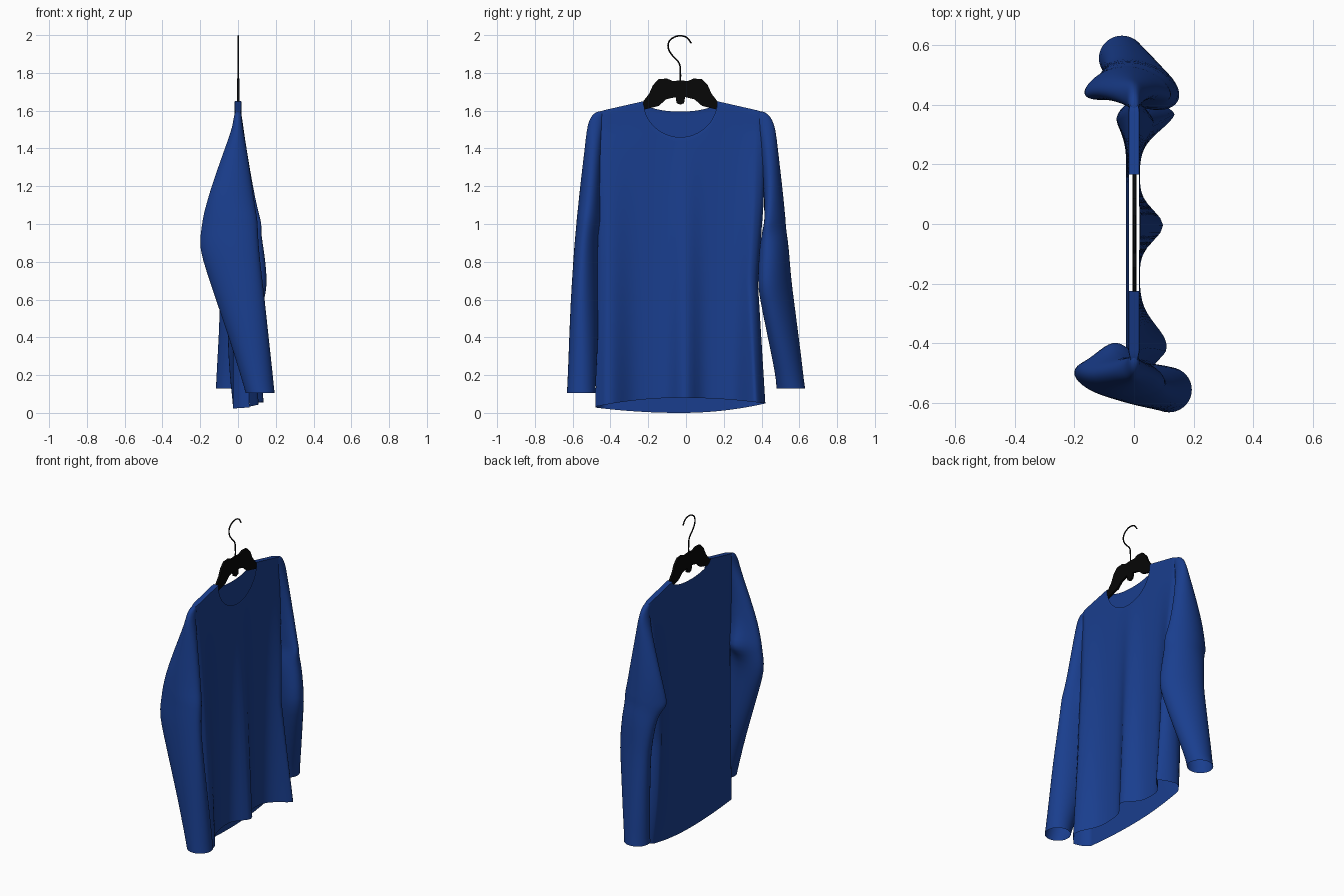
import bpy, bmesh
from math import sin, cos, pi, radians, sqrt, exp

if "Cube" in bpy.data.objects:
    bpy.data.objects.remove(bpy.data.objects["Cube"])

YC = -0.03  # neck centre


def mat(name, col):
    m = bpy.data.materials.new(name)
    m.diffuse_color = (*col, 1)
    m.use_nodes = True
    m.node_tree.nodes["Principled BSDF"].inputs["Base Color"].default_value = m.diffuse_color
    return m


BLUE = mat("blue_cloth", (0.010, 0.048, 0.27))
BLACK = mat("black_plastic", (0.002, 0.002, 0.002))


def finish(bm, name, material, angle=60):
    bmesh.ops.recalc_face_normals(bm, faces=bm.faces)
    me = bpy.data.meshes.new(name)
    bm.to_mesh(me)
    bm.free()
    ob = bpy.data.objects.new(name, me)
    bpy.context.collection.objects.link(ob)
    me.materials.append(material)
    bpy.context.view_layer.objects.active = ob
    ob.select_set(True)
    bpy.ops.object.shade_smooth_by_angle(angle=radians(angle))
    ob.select_set(False)
    return ob


def lerp_table(table, z):
    for (z0, a), (z1, b) in zip(table, table[1:]):
        if z0 >= z >= z1:
            return a + (b - a) * (z0 - z) / (z0 - z1)
    return table[0][1] if z > table[0][0] else table[-1][1]


# shirt body: front and back sheets sharing side columns
LEFT = [(1.6, -.475), (1.1, -.465), (.6, -.47), (0, -.48)]
RIGHT = [(1.6, .43), (1.1, .41), (.7, .38), (.05, .42)]
N0, N1 = YC - .195, YC + .195


def bump(y, c, w):
    return exp(-((y - c) / w) ** 2)


def body_point(u, t, front):
    # u: 0..1 left part, 1..2 neck, 2..3 right part
    if u <= 1:
        y = -.475 + u * (N0 + .475)
    elif u < 2:
        y = YC - .195 * cos((u - 1) * pi)
    else:
        y = N1 + (u - 2) * (.43 - N1)
    d = abs(y - YC)
    top = 1.65 - .05 * max(0, d - .195) / .22 - .03 * max(0, (d - .4) / .075) ** 2
    if 1 < u < 2:
        top -= (.19 if front else .055) * sqrt(max(0, 1 - (d / .195) ** 2))
    e = min(1, (d / .46) ** 2)
    side = .03 if y < YC else .05
    hem = (.08 if front else .0) * (1 - e) + side * e
    z = top + (hem - top) * t
    yl, yr = lerp_table(LEFT, z), lerp_table(RIGHT, z)
    if u < 1:
        y = yl + u * (N0 - yl)
    elif u > 2:
        y = N1 + (u - 2) * (yr - N1)
    g = min(1, max(0, (1.5 - z) / 1.45))
    x = .019 * min(1, .9 + t * 12)
    if front:
        x += g * (.09 * bump(y, -.41, .1) + .08 * bump(y, -.005, .07) + .12 * bump(y, .38, .09))
    else:
        x = -x - .008 * g - 4 * g * (1 - g) * .06 * bump(y, .42, .11)
    xe = (.06 if y < YC else .03) * g
    x = xe + (x - xe) * min(1, sqrt(max(0, min(y - yl, yr - y)) / .05))
    return x, y, z


def make_body():
    bm = bmesh.new()
    seg, rows = 24, 44
    us = [i / seg for i in range(3 * seg + 1)]
    grids = []
    for front in (True, False):
        grids.append([[bm.verts.new(body_point(u, (j / rows) ** 1.5, front)) for u in us]
                      for j in range(rows + 1)])
    for g in grids:
        for j in range(rows):
            for i in range(3 * seg):
                bm.faces.new((g[j][i], g[j][i + 1], g[j + 1][i + 1], g[j + 1][i]))
    f, b = grids
    for i in list(range(seg)) + list(range(2 * seg, 3 * seg)):  # shoulder seams
        bm.faces.new((f[0][i], f[0][i + 1], b[0][i + 1], b[0][i]))
    bmesh.ops.remove_doubles(bm, verts=bm.verts, dist=.0005)
    finish(bm, "shirt_body", BLUE, 70)


make_body()


# sleeves: lofted tilted ellipses
# (z, centre x, centre y, half depth, half width, tilt, inward bend of ends, inner fold)
def sleeve(name, rings, n=32):
    bm = bmesh.new()
    loops = []
    for z, cx, cy, a, b, tilt, *extra in rings:
        bend, fold = extra or (0, 0)
        c, s = cos(radians(tilt)), sin(radians(tilt))
        inner = -1 if cy > 0 else 1
        loop = []
        for k in range(n):
            w = 2 * pi * k / n
            p, q = a * cos(w), b * sin(w) * inner
            q += inner * (bend * cos(w) ** 2 + fold * exp(-((w - 1.8) / .45) ** 2))
            loop.append(bm.verts.new((cx + p * c - q * s, cy + p * s + q * c, z)))
        loops.append(loop)
    bm.faces.new(loops[0])
    for r0, r1 in zip(loops, loops[1:]):
        for k in range(n):
            m = (k + 1) % n
            bm.faces.new((r0[k], r0[m], r1[m], r1[k]))
    ob = finish(bm, name, BLUE, 75)
    sub = ob.modifiers.new("smooth", 'SUBSURF')
    sub.levels = sub.render_levels = 1


sleeve("sleeve_left", [
    (1.598, 0, -.445, .012, .015, 0), (1.585, 0, -.462, .018, .030, 0),
    (1.55, -.002, -.475, .023, .038, 0),
    (1.50, -.003, -.484, .030, .042, 0), (1.40, -.012, -.492, .058, .044, 0),
    (1.20, -.033, -.505, .108, .056, 0), (1.10, -.04, -.508, .13, .062, -4, 0, .025),
    (1.04, -.042, -.51, .144, .066, -7, 0, .055), (1.00, -.043, -.512, .149, .066, -8, 0, .045),
    (.95, -.046, -.516, .154, .066, -9, 0, .01), (.87, -.047, -.522, .16, .066, -10),
    (.75, -.022, -.528, .148, .068, -11), (.60, .012, -.535, .132, .072, -12),
    (.40, .057, -.542, .107, .075, -12), (.20, .099, -.55, .086, .076, -8),
    (.105, .117, -.555, .077, .076, 0)])

sleeve("sleeve_right", [
    (1.598, 0, .385, .012, .015, 0), (1.585, 0, .402, .018, .032, 0),
    (1.55, 0, .418, .023, .040, 0),
    (1.50, 0, .43, .030, .045, 0), (1.40, -.01, .441, .055, .045, 0),
    (1.20, -.024, .46, .103, .05, 0, .01, 0), (1.08, -.026, .468, .130, .054, 0, .025, 0),
    (1.02, -.023, .472, .144, .056, 0, .035, 0), (.99, -.02, .472, .147, .057, -2, .035, 0),
    (.94, -.002, .47, .130, .065, -9, .02, 0), (.87, .012, .468, .130, .074, -16, .005, 0),
    (.70, .032, .468, .135, .076, -26), (.62, .025, .478, .130, .076, -28),
    (.40, -.003, .515, .105, .075, -28), (.22, -.03, .545, .085, .075, -20),
    (.13, -.04, .555, .078, .076, 0)])

# hanger body: mirrored half outline, extruded
HALF = [(0, 1.76), (.04, 1.757), (.07, 1.77), (.115, 1.767), (.145, 1.735), (.165, 1.69),
        (.2, 1.645), (.36, 1.585), (.385, 1.57), (.37, 1.55), (.22, 1.59), (.195, 1.605),
        (.115, 1.625), (.075, 1.66), (.025, 1.672), (.02, 1.64), (0, 1.632)]
outline = [(YC + d, z) for d, z in HALF] + [(YC - d, z) for d, z in HALF[-2:0:-1]]
bm = bmesh.new()
face = bm.faces.new([bm.verts.new((-.005, y, z)) for y, z in outline])
ext = bmesh.ops.extrude_face_region(bm, geom=[face])
bmesh.ops.translate(bm, vec=(.014, 0, 0),
                    verts=[v for v in ext["geom"] if isinstance(v, bmesh.types.BMVert)])
finish(bm, "hanger", BLACK, 30)

# hanger hook: bevelled wire
PATH = [(YC, 1.74), (YC, 1.81), (-.036, 1.85), (-.07, 1.89), (-.092, 1.925), (-.092, 1.96),
        (-.068, 1.986), (-.03, 1.996), (.005, 1.986), (.028, 1.957)]
cu = bpy.data.curves.new("hanger_hook", 'CURVE')
cu.dimensions = '3D'
cu.bevel_depth = .004
cu.bevel_resolution = 2
cu.use_fill_caps = True
sp = cu.splines.new('BEZIER')
sp.bezier_points.add(len(PATH) - 1)
for p, (y, z) in zip(sp.bezier_points, PATH):
    p.co = (.002, y, z)
    p.handle_left_type = p.handle_right_type = 'AUTO'
hook = bpy.data.objects.new("hanger_hook", cu)
bpy.context.collection.objects.link(hook)
cu.materials.append(BLACK)
